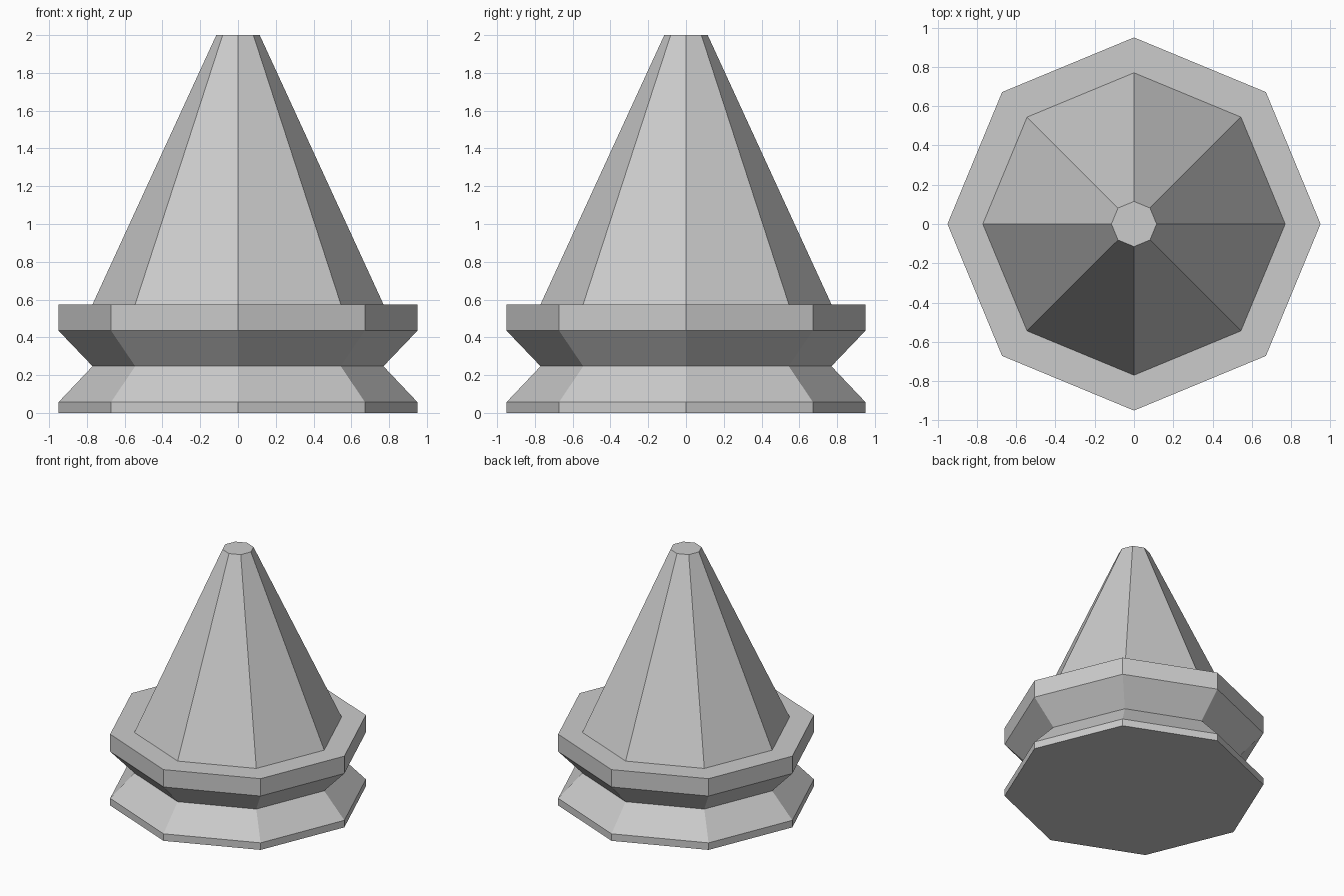
import bpy
import bmesh
from math import cos, sin, tau

cube = bpy.data.objects.get("Cube")
if cube:
    bpy.data.objects.remove(cube, do_unlink=True)

SIDES = 8

stone = bpy.data.materials.new("grey stone")
stone.use_nodes = True
grey = (0.6, 0.6, 0.6, 1)
stone.diffuse_color = grey
stone.node_tree.nodes["Principled BSDF"].inputs["Base Color"].default_value = grey


def turned_part(name, profile):
    """Sweep (radius, height) points into a closed, flat-sided solid."""
    bm = bmesh.new()
    rings = []
    for r, z in profile:
        rings.append([bm.verts.new((r * cos(tau * i / SIDES), r * sin(tau * i / SIDES), z))
                      for i in range(SIDES)])
    for low, high in zip(rings, rings[1:]):
        for i in range(SIDES):
            j = (i + 1) % SIDES
            bm.faces.new((low[i], low[j], high[j], high[i]))
    bm.faces.new(rings[0][::-1])
    bm.faces.new(rings[-1])
    mesh = bpy.data.meshes.new(name)
    bm.to_mesh(mesh)
    bm.free()
    mesh.materials.append(stone)
    obj = bpy.data.objects.new(name, mesh)
    bpy.context.collection.objects.link(obj)
    return obj


# Waisted base: foot, narrow neck and upright rim
turned_part("base", [(0.95, 0), (0.95, 0.057), (0.77, 0.247), (0.95, 0.435), (0.95, 0.575)])

# Tapering spire with a blunt tip
turned_part("spire", [(0.77, 0.575), (0.115, 2)])
